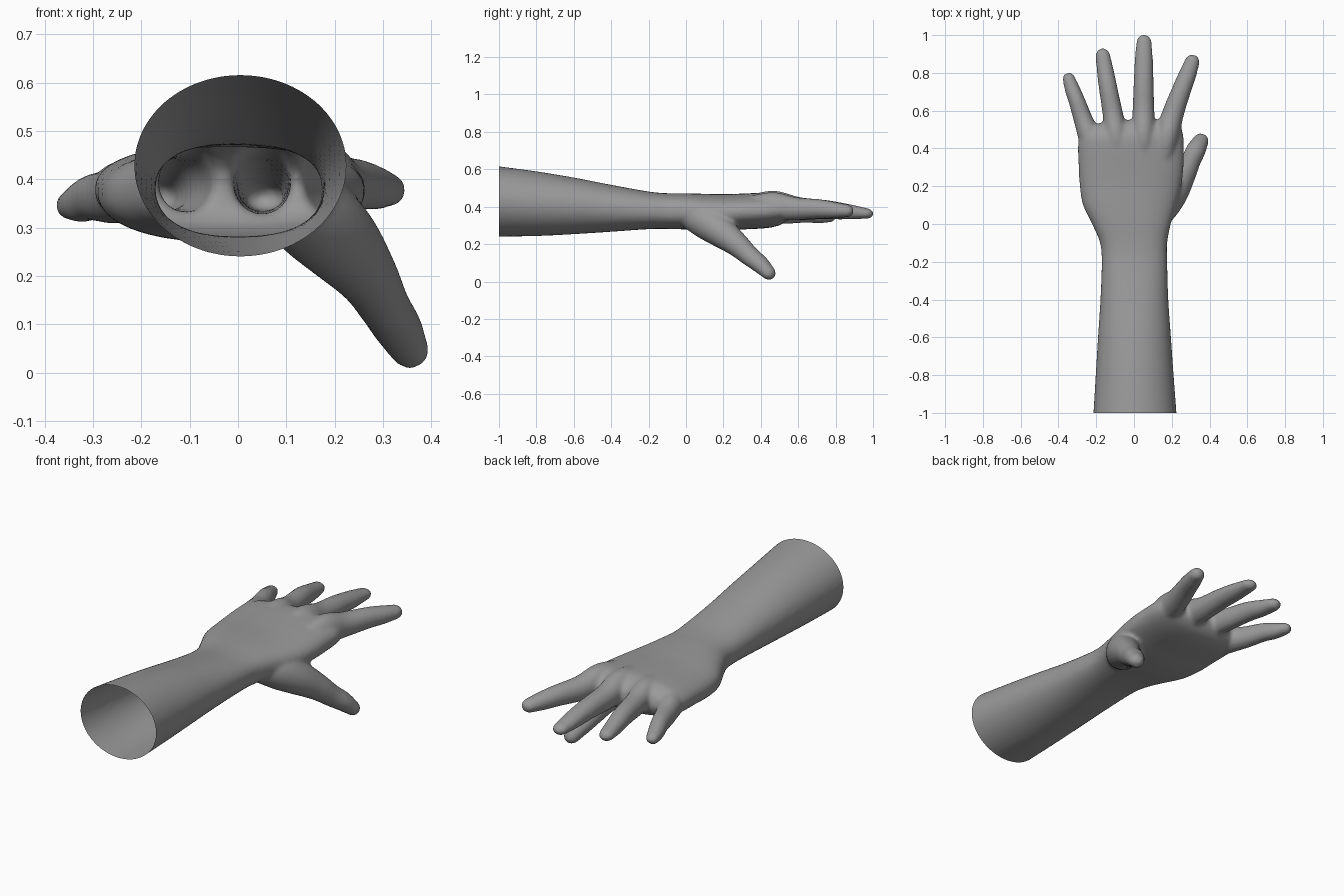
import bpy, bmesh, math
from mathutils import Vector

if "Cube" in bpy.data.objects:
    bpy.data.objects.remove(bpy.data.objects["Cube"])

SIDES = 40
skin = bpy.data.materials.new("grey skin")
skin.diffuse_color = (0.32, 0.32, 0.32, 1)
skin.use_nodes = True
skin.node_tree.nodes["Principled BSDF"].inputs["Base Color"].default_value = skin.diffuse_color


def spline(rows, steps=6):
    """Catmull-Rom interpolation through rows of numbers."""
    out = []
    for i in range(len(rows) - 1):
        p0, p1, p2 = rows[max(i - 1, 0)], rows[i], rows[i + 1]
        p3 = rows[min(i + 2, len(rows) - 1)]
        for k in range(steps):
            t = k / steps
            out.append([0.5 * (2 * b + (c - a) * t + (2 * a - 5 * b + 4 * c - d) * t * t
                               + (3 * b - a - 3 * c + d) * t ** 3)
                        for a, b, c, d in zip(p0, p1, p2, p3)])
    return out + [list(rows[-1])]


def loft(bm, rings):
    """Closed skin over rings of (centre, side vector, up vector, power)."""
    loops = []
    for c, side, up, power in rings:
        loop = []
        for i in range(SIDES):
            a = 2 * math.pi * i / SIDES
            u, v = math.cos(a), math.sin(a)
            u = math.copysign(abs(u) ** (2 / power), u)
            v = math.copysign(abs(v) ** (2 / power), v)
            loop.append(bm.verts.new(c + side * u + up * v))
        loops.append(loop)
    for a, b in zip(loops, loops[1:]):
        for i in range(SIDES):
            j = (i + 1) % SIDES
            bm.faces.new((a[i], a[j], b[j], b[i]))
    bm.faces.new(loops[0][::-1])
    bm.faces.new(loops[-1])


def limb(bm, rows):
    """Rounded finger along (x, y, z, half width, half thickness)."""
    pts = spline(rows)
    rings = []
    for i, p in enumerate(pts):
        a, b = pts[max(i - 1, 0)], pts[min(i + 1, len(pts) - 1)]
        t = (Vector(b[:3]) - Vector(a[:3])).normalized()
        side = t.cross(Vector((0, 0, 1))).normalized()
        rings.append((Vector(p[:3]), side * p[3], side.cross(t) * p[4], 2))
    # domed tip
    c, side, up, _ = rings[-1]
    for k in range(1, 7):
        a = math.radians(k * 14.5)
        rings.append((c + t * (p[3] * math.sin(a)), side * math.cos(a), up * math.cos(a), 2))
    loft(bm, rings)


bm = bmesh.new()

# forearm, wrist and palm: y, left x, right x, bottom z, top z, squareness
body = [
    (-1.08, -.219, .229, .238, .629, 2), (-1.0, -.215, .225, .24, .616, 2),
    (-.8, -.203, .21, .243, .589, 2), (-.6, -.191, .196, .253, .556, 2.05),
    (-.4, -.178, .182, .266, .517, 2.15), (-.2, -.171, .176, .28, .481, 2.3),
    (-.1, -.18, .176, .281, .472, 2.4), (0, -.222, .195, .278, .471, 2.4),
    (.1, -.27, .225, .27, .469, 2.3), (.2, -.287, .25, .27, .467, 2.3),
    (.3, -.293, .262, .278, .47, 2.3), (.4, -.297, .263, .283, .474, 2.3),
    (.46, -.29, .262, .29, .472, 2.3), (.51, -.25, .25, .305, .452, 2.2),
    (.54, -.15, .21, .33, .425, 2.1), (.55, -.07, .16, .355, .40, 2)]
loft(bm, [(Vector(((l + r) / 2, y, (b + t) / 2)), Vector(((r - l) / 2, 0, 0)),
           Vector((0, 0, (t - b) / 2)), n) for y, l, r, b, t, n in spline(body)])

# fingers, from knuckle to tip
limb(bm, [(-.2, .32, .37, .05, .055), (-.232, .45, .375, .06, .066), (-.268, .55, .365, .051, .056),
          (-.302, .65, .362, .044, .048), (-.325, .71, .352, .041, .042), (-.345, .768, .346, .034, .03)])
limb(bm, [(-.085, .32, .395, .05, .055), (-.095, .46, .405, .062, .075), (-.112, .58, .392, .054, .06),
          (-.137, .72, .388, .049, .051), (-.152, .81, .374, .045, .043), (-.165, .892, .364, .039, .031)])
limb(bm, [(.05, .32, .395, .05, .055), (.05, .46, .408, .064, .078), (.05, .6, .39, .058, .062),
          (.051, .74, .385, .053, .052), (.052, .86, .374, .049, .042), (.053, .962, .364, .041, .029)])
limb(bm, [(.155, .32, .395, .05, .055), (.175, .46, .402, .064, .076), (.205, .58, .39, .058, .062),
          (.252, .71, .388, .051, .052), (.283, .79, .382, .047, .045), (.308, .858, .378, .04, .035)])

# thumb with its fleshy base
limb(bm, [(.1, .02, .35, .075, .07), (.155, .1, .32, .088, .09), (.21, .18, .27, .084, .085),
          (.267, .27, .2, .064, .066), (.303, .34, .137, .053, .054), (.33, .395, .093, .052, .048),
          (.354, .44, .048, .042, .038)])

bmesh.ops.recalc_face_normals(bm, faces=bm.faces)
mesh = bpy.data.meshes.new("hand_parts")
bm.to_mesh(mesh)
bm.free()
hand = bpy.data.objects.new("hand_and_forearm", mesh)
bpy.context.collection.objects.link(hand)

# fuse the parts into one soft skin
remesh = hand.modifiers.new("fuse", 'REMESH')
remesh.mode = 'VOXEL'
remesh.voxel_size = 0.01
soften = hand.modifiers.new("soften", 'SMOOTH')
soften.factor = 0.5
soften.iterations = 8
fused = bpy.data.meshes.new_from_object(hand.evaluated_get(bpy.context.evaluated_depsgraph_get()))
hand.modifiers.clear()

# cut the forearm open, leaving a hollow sleeve
bm = bmesh.new()
bm.from_mesh(fused)
bmesh.ops.bisect_plane(bm, geom=bm.verts[:] + bm.edges[:] + bm.faces[:], dist=1e-5,
                       plane_co=(0, -1, 0), plane_no=(0, -1, 0), clear_outer=True)
for f in bm.faces:
    f.smooth = True
bm.to_mesh(fused)
bm.free()
hand.data = fused
fused.materials.clear()
fused.materials.append(skin)
